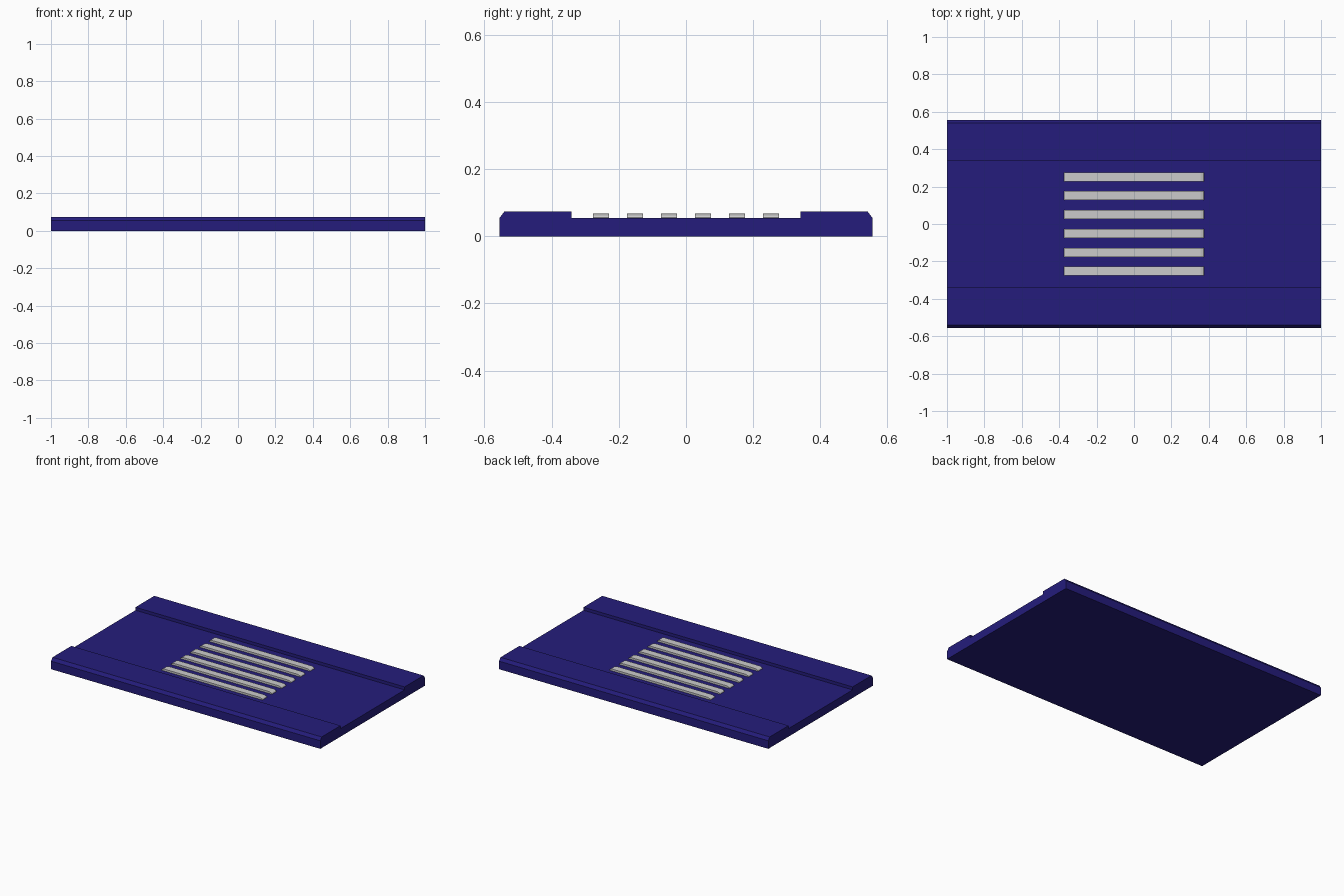
import bpy, bmesh
from mathutils import Vector

if "Cube" in bpy.data.objects:
    bpy.data.objects.remove(bpy.data.objects["Cube"])


def material(name, color):
    m = bpy.data.materials.new(name)
    m.diffuse_color = color
    m.use_nodes = True
    m.node_tree.nodes["Principled BSDF"].inputs["Base Color"].default_value = m.diffuse_color
    return m


def prism(name, outline, direction, mat=None):
    """Extrude a closed 3D outline along a direction."""
    bm = bmesh.new()
    face = bm.faces.new([bm.verts.new(p) for p in outline])
    ext = bmesh.ops.extrude_face_region(bm, geom=[face])
    verts = [g for g in ext["geom"] if isinstance(g, bmesh.types.BMVert)]
    bmesh.ops.translate(bm, verts=verts, vec=Vector(direction))
    bmesh.ops.recalc_face_normals(bm, faces=bm.faces[:])
    mesh = bpy.data.meshes.new(name)
    bm.to_mesh(mesh)
    bm.free()
    ob = bpy.data.objects.new(name, mesh)
    bpy.context.collection.objects.link(ob)
    if mat:
        mesh.materials.append(mat)
    return ob


def mirrored(half):
    """Complete a half profile by reflecting it across zero."""
    return half + [(-a, z) for a, z in reversed(half)]


blue = material("blue", (0.018, 0.012, 0.20, 1))

# Base plate: recessed channel between two raised, chamfered side rails
half = [(0.555, 0), (0.555, 0.054), (0.54, 0.074), (0.34, 0.074), (0.34, 0.054)]
prism("base_plate", [(-1, y, z) for y, z in mirrored(half)], (2, 0, 0), blue)

# Raised bars with sloped ends, spaced evenly across the channel
bar_half = [(0.375, 0.05), (0.375, 0.056), (0.37, 0.062), (0.355, 0.067)]
pitch, width = 0.101, 0.048
for i in range(6):
    y = (i - 2.5) * pitch - width / 2
    prism(f"bar_{i + 1}", [(x, y, z) for x, z in mirrored(bar_half)], (0, width, 0))
